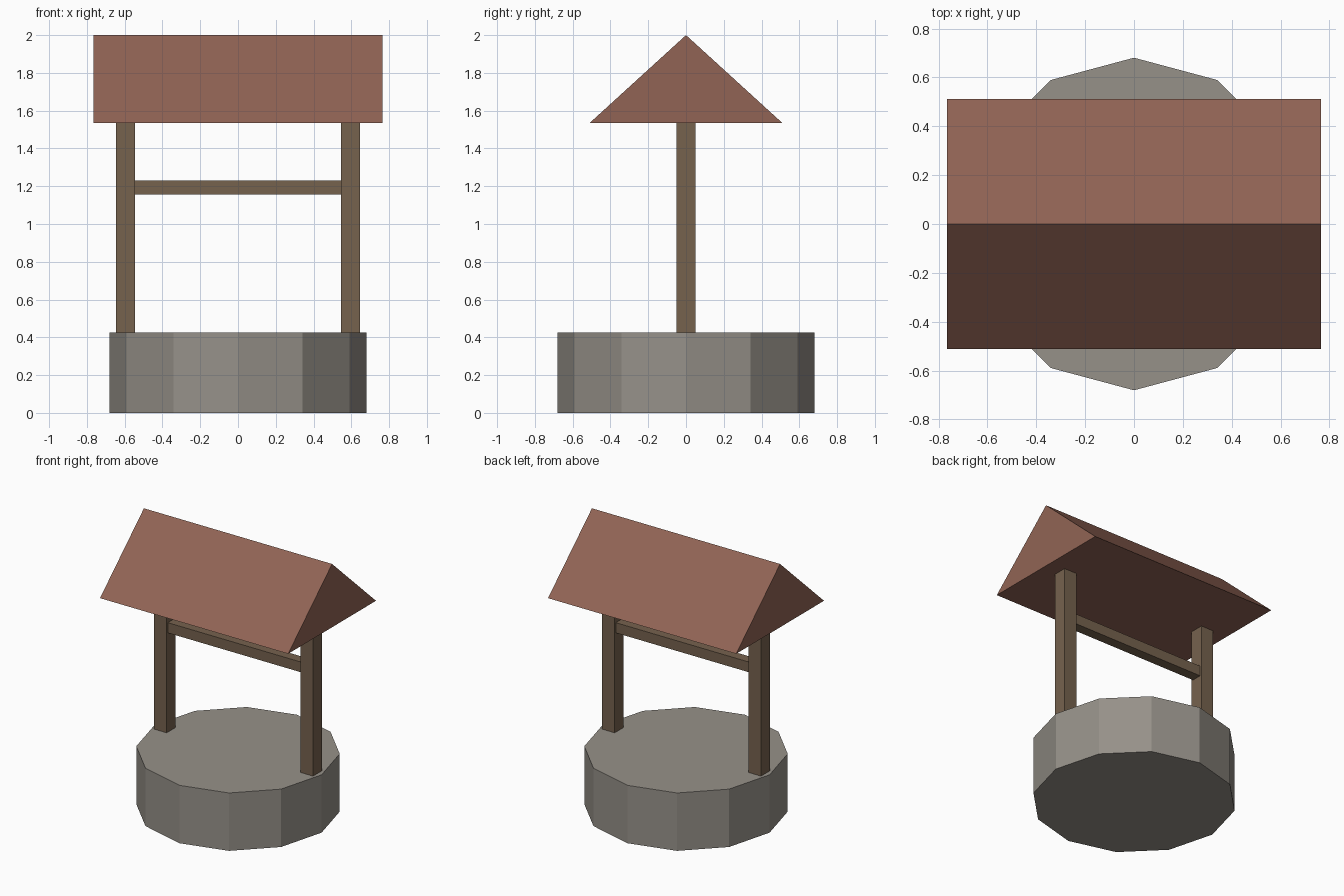
import bpy
import bmesh
import math
from mathutils import Matrix

if "Cube" in bpy.data.objects:
    bpy.data.objects.remove(bpy.data.objects["Cube"], do_unlink=True)


def make_material(name, rgb):
    mat = bpy.data.materials.new(name)
    mat.use_nodes = True
    color = (*rgb, 1)
    mat.diffuse_color = color
    mat.node_tree.nodes["Principled BSDF"].inputs["Base Color"].default_value = color
    return mat


stone = make_material("grey stone", (0.305, 0.283, 0.25))
wood = make_material("brown wood", (0.181, 0.122, 0.076))
tile = make_material("red brown roof", (0.283, 0.127, 0.089))
water = make_material("blue water", (0.09, 0.17, 0.223))


def add_object(name, bm, mat):
    bmesh.ops.recalc_face_normals(bm, faces=bm.faces)
    mesh = bpy.data.meshes.new(name)
    bm.to_mesh(mesh)
    bm.free()
    mesh.materials.append(mat)
    obj = bpy.data.objects.new(name, mesh)
    bpy.context.collection.objects.link(obj)
    return obj


def box(name, center, size, mat):
    bm = bmesh.new()
    place = Matrix.Translation(center) @ Matrix.Diagonal((*size, 1))
    bmesh.ops.create_cube(bm, size=1, matrix=place)
    return add_object(name, bm, mat)


def extruded(name, profile, offset, mat):
    """Solid made by sweeping a flat outline along an offset."""
    bm = bmesh.new()
    face = bm.faces.new([bm.verts.new(p) for p in profile])
    sweep = bmesh.ops.extrude_face_region(bm, geom=[face], use_keep_orig=True)
    moved = [v for v in sweep["geom"] if isinstance(v, bmesh.types.BMVert)]
    bmesh.ops.translate(bm, verts=moved, vec=offset)
    return add_object(name, bm, mat)


def ring(radius, z, sides=12):
    angles = [math.tau * i / sides for i in range(sides)]
    return [(radius * math.cos(a), radius * math.sin(a), z) for a in angles]


# Twelve-sided stone base with the water surface just inside its top
RIM, EAVES = 0.426, 1.534
extruded("well_base", ring(0.681, 0), (0, 0, RIM), stone)
extruded("water_surface", ring(0.51, RIM - 0.006), (0, 0, 0.004), water)

# Posts and the crossbar between them
for side, name in ((1, "left_post"), (-1, "right_post")):
    box(name, (side * 0.596, 0, (RIM + EAVES) / 2), (0.102, 0.102, EAVES - RIM), wood)
box("crossbar", (0, 0, 1.194), (1.19, 0.075, 0.075), wood)

# Solid gable roof with its ridge along x
gable = [(-0.766, -0.511, EAVES), (-0.766, 0.511, EAVES), (-0.766, 0, 2)]
extruded("gable_roof", gable, (1.532, 0, 0), tile)
